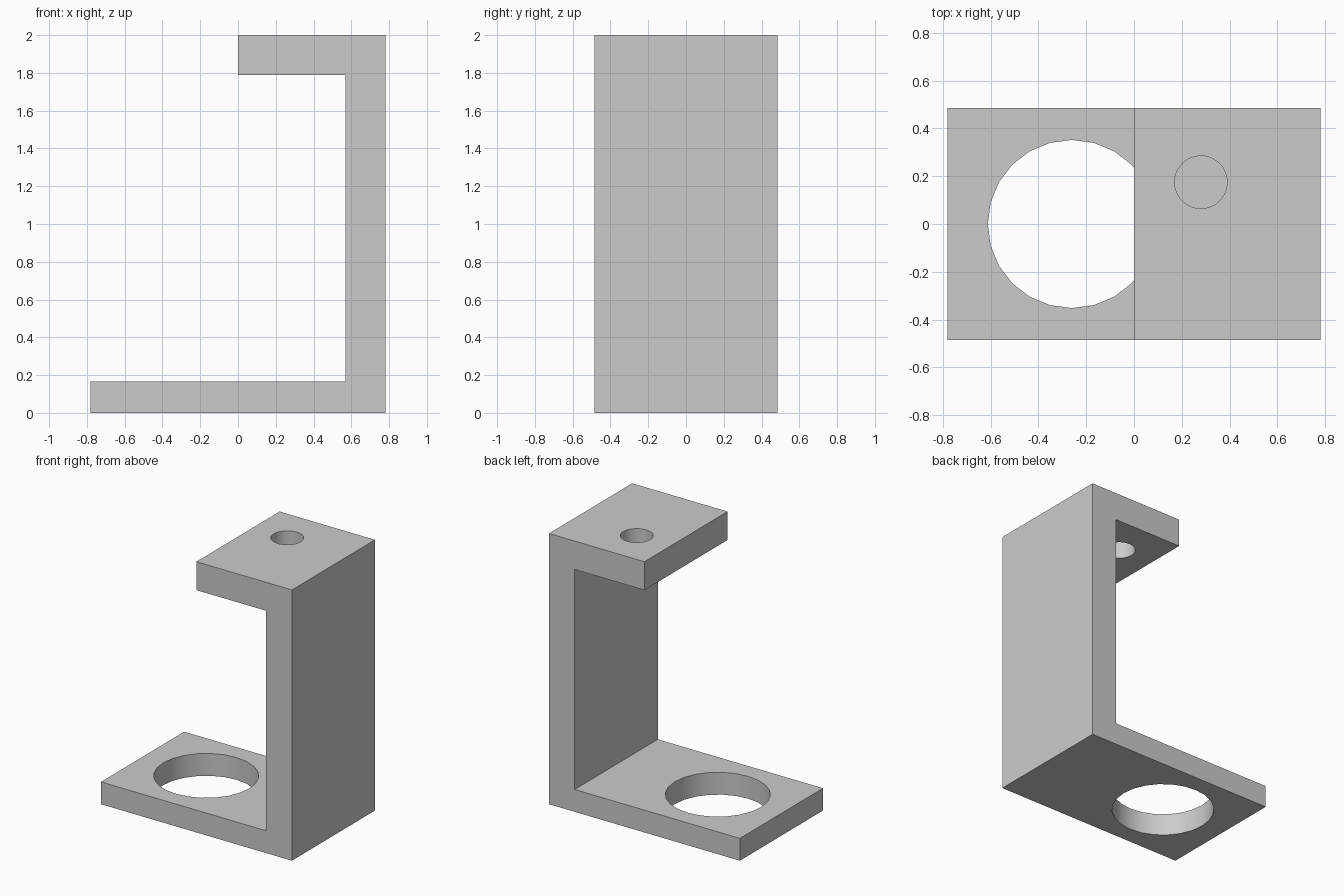
import bpy
import bmesh
import math

default = bpy.data.objects.get("Cube")
if default:
    bpy.data.objects.remove(default, do_unlink=True)

# One plain grey for the whole bracket
GREY = (0.6, 0.6, 0.6, 1)
grey = bpy.data.materials.new("plain grey")
grey.use_nodes = True
grey.diffuse_color = GREY
grey.node_tree.nodes["Principled BSDF"].inputs["Base Color"].default_value = GREY

HALF_WIDTH = 0.485


def extruded_profile(name, points, half_width):
    """Closed x-z outline extruded along y."""
    bm = bmesh.new()
    face = bm.faces.new([bm.verts.new((x, -half_width, z)) for x, z in points])
    grown = bmesh.ops.extrude_face_region(bm, geom=[face])["geom"]
    moved = [v for v in grown if isinstance(v, bmesh.types.BMVert)]
    bmesh.ops.translate(bm, verts=moved, vec=(0, 2 * half_width, 0))
    bmesh.ops.recalc_face_normals(bm, faces=bm.faces)
    mesh = bpy.data.meshes.new(name)
    bm.to_mesh(mesh)
    bm.free()
    obj = bpy.data.objects.new(name, mesh)
    bpy.context.collection.objects.link(obj)
    obj.data.materials.append(grey)
    return obj


def drill(target, name, centre, radius, sides):
    """Cut a vertical round hole through the target."""
    bpy.ops.mesh.primitive_cylinder_add(
        vertices=sides, radius=radius, depth=0.6, location=centre,
        rotation=(0, 0, math.pi / 2))
    cutter = bpy.context.object
    cutter.name = name
    cutter.data.materials.append(grey)
    cut = target.modifiers.new(name, "BOOLEAN")
    cut.operation = "DIFFERENCE"
    cut.solver = "EXACT"
    cut.object = cutter
    bpy.context.view_layer.objects.active = target
    bpy.ops.object.modifier_apply(modifier=cut.name)
    bpy.data.objects.remove(cutter, do_unlink=True)


# Bracket: long base, upright wall, short thick top arm
bracket = extruded_profile("bracket", [
    (-0.78, 0), (0.78, 0), (0.78, 2), (0, 2),
    (0, 1.79), (0.57, 1.79), (0.57, 0.165), (-0.78, 0.165)], HALF_WIDTH)

# Large hole in the base, small off-centre hole in the arm
drill(bracket, "base_hole", (-0.26, 0, 0.1), 0.352, 24)
drill(bracket, "arm_hole", (0.28, 0.175, 1.9), 0.11, 48)

# Smooth hole walls, crisp edges
bpy.ops.object.select_all(action="DESELECT")
bracket.select_set(True)
bpy.context.view_layer.objects.active = bracket
bpy.ops.object.shade_smooth_by_angle(angle=math.radians(30))
